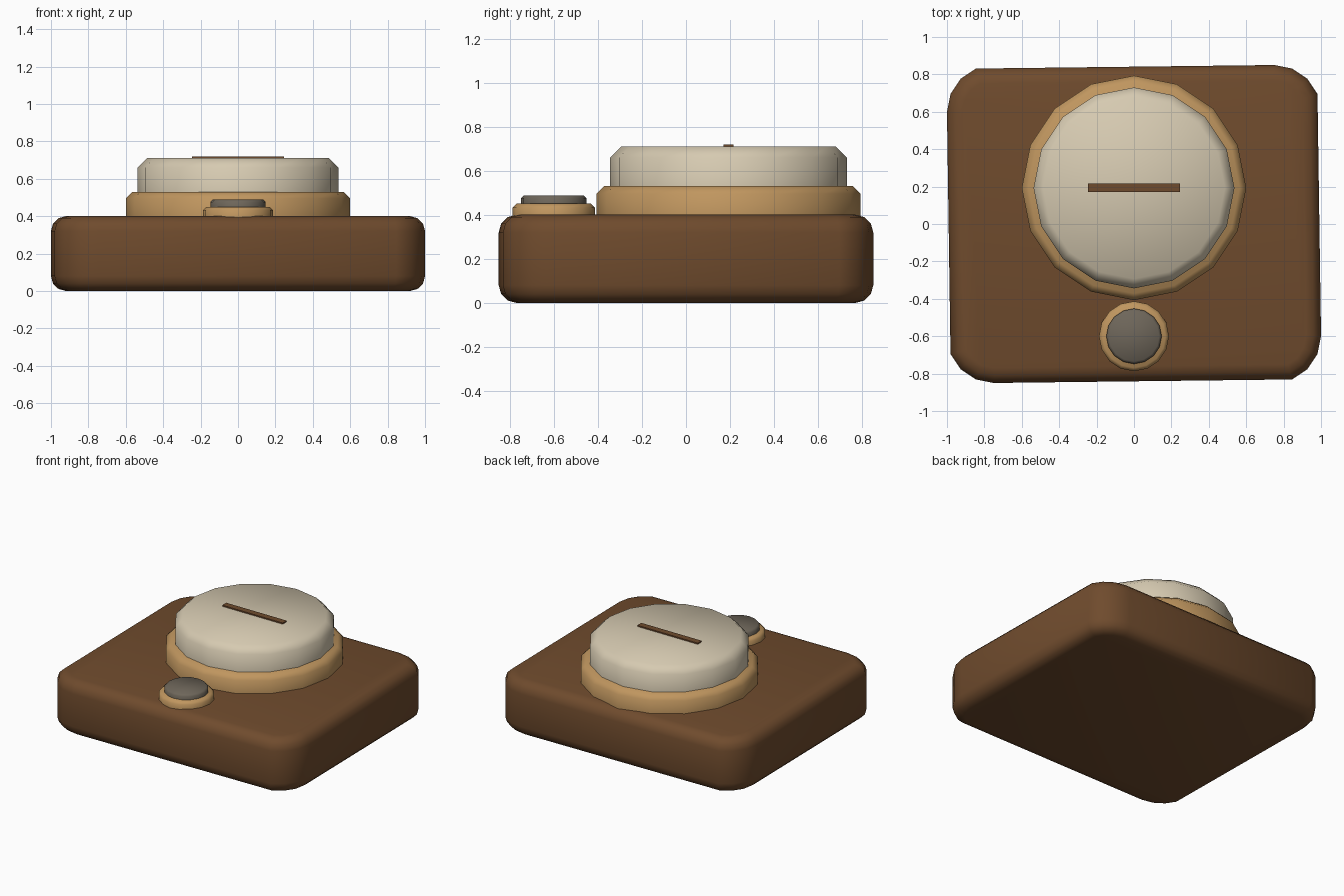
import bpy, bmesh, math

if "Cube" in bpy.data.objects:
    bpy.data.objects.remove(bpy.data.objects["Cube"])


def material(name, hexcode):
    def lin(c):
        return c / 12.92 if c <= 0.04045 else ((c + 0.055) / 1.055) ** 2.4
    m = bpy.data.materials.new(name)
    rgb = [lin(int(hexcode[i:i + 2], 16) / 255) for i in (0, 2, 4)]
    m.diffuse_color = (*rgb, 1)
    m.use_nodes = True
    m.node_tree.nodes["Principled BSDF"].inputs["Base Color"].default_value = m.diffuse_color
    return m


BROWN = material("dark brown", "6F4B2D")
TAN = material("tan wood", "C0965F")
CREAM = material("cream", "D6CAB1")
GREY = material("warm grey", "6E665A")


def prism(name, outline, z0, z1, mat, bevel=0, segments=1, bottom=False, angle=50):
    """Extrude a flat outline from z0 to z1 and bevel its rims."""
    bm = bmesh.new()
    face = bm.faces.new([bm.verts.new((x, y, z0)) for x, y in outline])
    ext = bmesh.ops.extrude_face_region(bm, geom=[face])
    for v in ext["geom"]:
        if isinstance(v, bmesh.types.BMVert):
            v.co.z = z1
    bmesh.ops.recalc_face_normals(bm, faces=bm.faces)
    if bevel:
        levels = [z1] + ([z0] if bottom else [])
        rims = [e for e in bm.edges
                if any(all(abs(v.co.z - z) < 1e-5 for v in e.verts) for z in levels)]
        bmesh.ops.bevel(bm, geom=rims, offset=bevel, segments=segments,
                        profile=0.5, affect='EDGES')
    me = bpy.data.meshes.new(name)
    bm.to_mesh(me)
    bm.free()
    me.materials.append(mat)
    ob = bpy.data.objects.new(name, me)
    bpy.context.collection.objects.link(ob)
    bpy.ops.object.select_all(action='DESELECT')
    ob.select_set(True)
    bpy.context.view_layer.objects.active = ob
    if angle:
        bpy.ops.object.shade_smooth_by_angle(angle=math.radians(angle))
    return ob


def circle(cy, r, n=16):
    return [(r * math.cos(2 * math.pi * i / n), cy + r * math.sin(2 * math.pi * i / n))
            for i in range(n)]


# Base: clockwise rounded rectangle, each corner arc leaving out its last point
outline = []
for k, (sx, sy) in enumerate([(1, 1), (1, -1), (-1, -1), (-1, 1)]):
    for i in range(4):
        a = math.radians(90 - 90 * k - 22.5 * i)
        outline.append((sx * 0.75 + 0.25 * math.cos(a), sy * 0.6 + 0.25 * math.sin(a)))
prism("base", outline, 0, 0.4, BROWN, 0.08, 3, bottom=True)

# Large dial with its collar and pointer mark
DY = 0.193
prism("dial_collar", circle(DY, 0.6), 0.39, 0.53, TAN, 0.035)
prism("dial_knob", circle(DY, 0.537), 0.51, 0.71, CREAM, 0.05)
prism("dial_mark", [(-0.247, DY - 0.023), (0.245, DY - 0.023),
                    (0.245, DY + 0.023), (-0.247, DY + 0.023)],
      0.705, 0.719, BROWN, angle=0)

# Small push button with its collar
prism("button_collar", circle(-0.6, 0.187), 0.39, 0.45, TAN, 0.018)
prism("button_cap", circle(-0.6, 0.148), 0.44, 0.488, GREY, 0.013)
